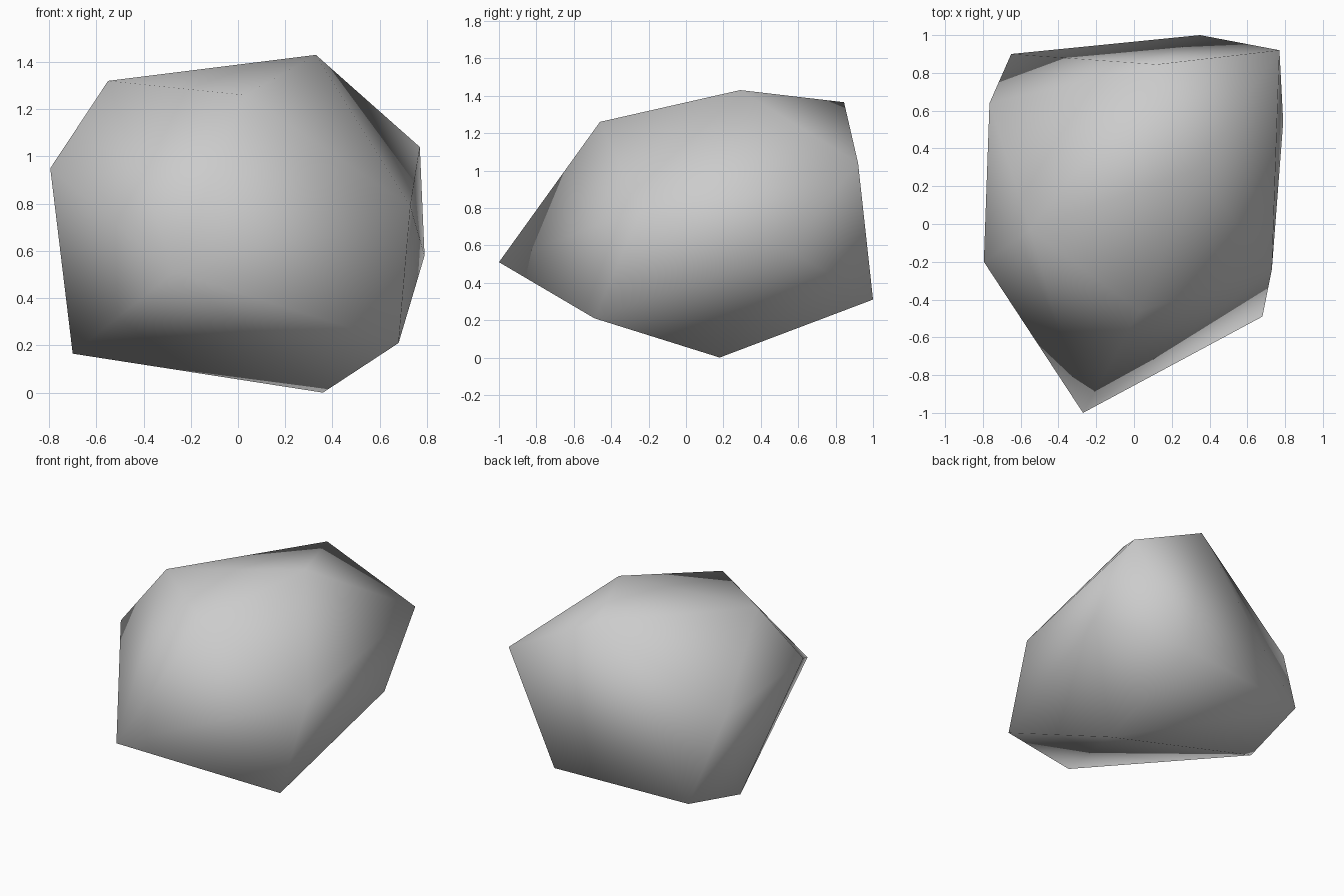
import bpy
import bmesh

# Remove the default object
default_cube = bpy.data.objects.get("Cube")
if default_cube:
    bpy.data.objects.remove(default_cube, do_unlink=True)


def make_material(name, colour):
    material = bpy.data.materials.new(name)
    material.use_nodes = True
    material.diffuse_color = colour
    shader = material.node_tree.nodes["Principled BSDF"]
    shader.inputs["Base Color"].default_value = colour
    shader.inputs["Roughness"].default_value = 0.9
    return material


def build_boulder(name, corners, material):
    """Wrap a convex, smooth shaded skin around the given corners."""
    mesh = bpy.data.meshes.new(name)
    bm = bmesh.new()
    for corner in corners:
        bm.verts.new(corner)
    hull = bmesh.ops.convex_hull(bm, input=list(bm.verts))
    unused = [v for v in bm.verts if not v.link_faces]
    bmesh.ops.delete(bm, geom=unused, context="VERTS")
    bmesh.ops.recalc_face_normals(bm, faces=list(bm.faces))
    for face in bm.faces:
        face.smooth = True
    bm.to_mesh(mesh)
    bm.free()
    mesh.materials.append(material)
    boulder = bpy.data.objects.new(name, mesh)
    bpy.context.scene.collection.objects.link(boulder)
    return boulder


# Crown of the boulder
crown = [
    (0.33, 0.29, 1.43),
    (0.12, 0.845, 1.365),
    (-0.55, -0.03, 1.32),
    (0.03, -0.46, 1.26),
]

# Widest corners around the middle
middle = [
    (0.77, 0.92, 1.04),
    (0.79, 0.54, 0.58),
    (0.73, -0.24, 0.79),
    (-0.27, -1.0, 0.51),
    (-0.795, -0.2, 0.95),
    (-0.765, 0.64, 0.84),
]

# Foot of the boulder
foot = [
    (0.36, 0.18, 0.0),
    (0.35, 1.0, 0.31),
    (0.68, -0.49, 0.21),
    (-0.7, 0.38, 0.165),
    (-0.65, 0.9, 0.28),
]

stone_grey = make_material("stone grey", (0.6, 0.6, 0.6, 1.0))
build_boulder("boulder", crown + middle + foot, stone_grey)
